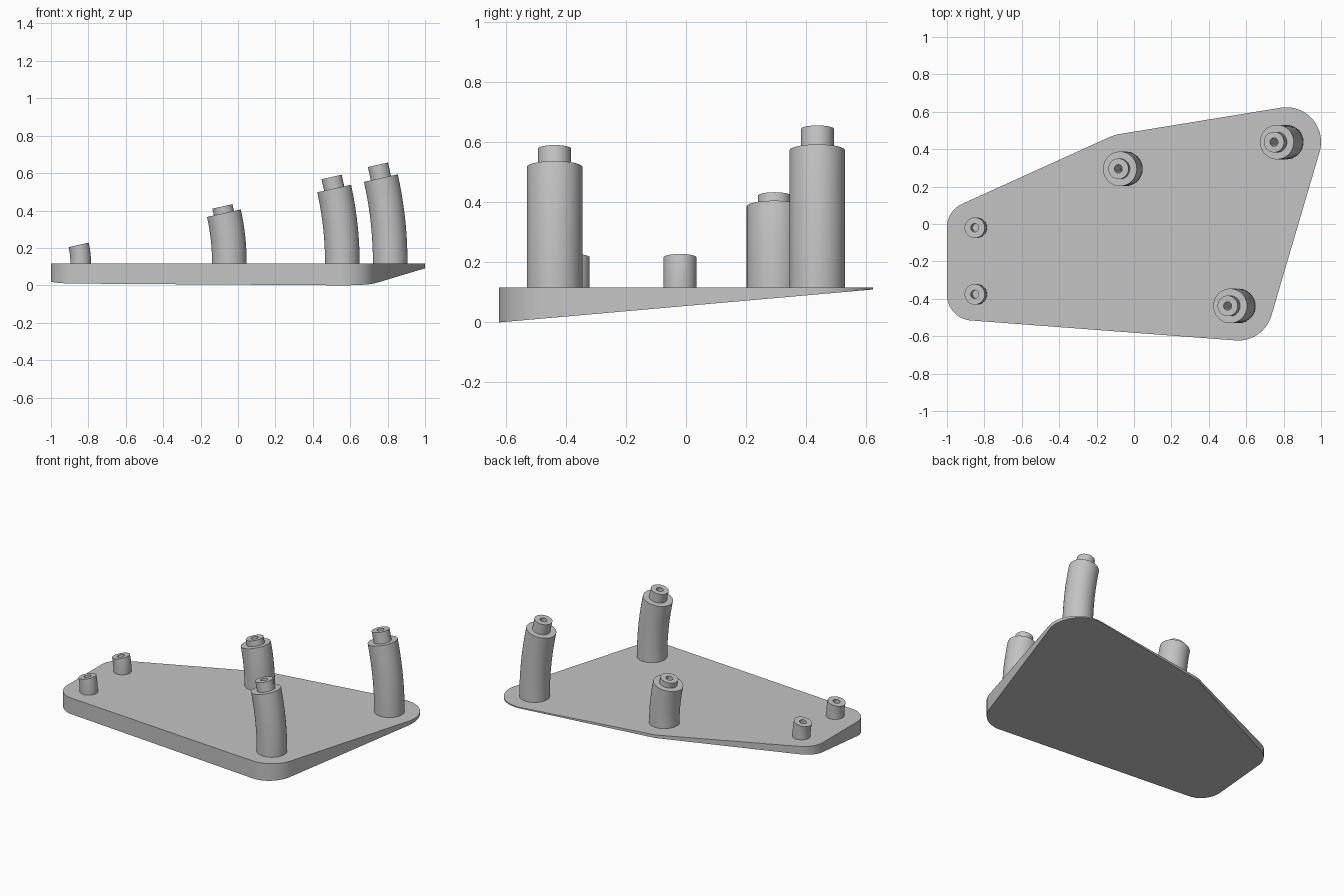
import bpy, bmesh, math
from mathutils import Vector, geometry

cube = bpy.data.objects.get("Cube")
if cube:
    bpy.data.objects.remove(cube, do_unlink=True)

grey = bpy.data.materials.new("light grey")
grey.use_nodes = True
colour = (0.55, 0.55, 0.55, 1)
grey.diffuse_color = colour
grey.node_tree.nodes["Principled BSDF"].inputs["Base Color"].default_value = colour

DECK = 0.117                 # height of the plate's flat top
LEAN = math.radians(12.5)    # tilt reached at the top of every post
SIDES = 48


def finish(name, bm):
    bmesh.ops.recalc_face_normals(bm, faces=bm.faces)
    mesh = bpy.data.meshes.new(name)
    bm.to_mesh(mesh)
    bm.free()
    mesh.materials.append(grey)
    obj = bpy.data.objects.new(name, mesh)
    bpy.context.collection.objects.link(obj)
    bpy.ops.object.select_all(action='DESELECT')
    obj.select_set(True)
    bpy.context.view_layer.objects.active = obj
    bpy.ops.object.shade_smooth_by_angle(angle=math.radians(25))


def circle(n):
    return [(math.cos(math.tau * i / n), math.sin(math.tau * i / n)) for i in range(n)]


# Wedge plate: outline is a band stretched around five discs, underside slopes up to the back
def base_plate():
    discs = [(-0.862, -0.378, 0.138), (0.557, -0.438, 0.185), (0.814, 0.438, 0.186),
             (-0.05, 0.296, 0.187), (-0.862, -0.018, 0.138)]
    points = [Vector((x + r * c, y + r * s)) for x, y, r in discs for c, s in circle(96)]
    outline = [points[i] for i in geometry.convex_hull_2d(points)]
    bm = bmesh.new()
    top = [bm.verts.new((p.x, p.y, DECK)) for p in outline]
    low = [bm.verts.new((p.x, p.y, 0.088 * (p.y + 0.623))) for p in outline]
    bm.faces.new(top)
    bm.faces.new(low[::-1])
    for i in range(len(top)):
        bm.faces.new((top[i - 1], top[i], low[i], low[i - 1]))
    finish("base_plate", bm)


# Bent post: rings swept along an arc, a straight spigot, and a bore running back down
def post(name, x, y, length, radius, spigot=0.0):
    bend = length / LEAN
    steps = 10

    def station(t, extra=0.0):
        a = LEAN * t
        offset = bend * (1 - math.cos(a)) + extra * math.sin(a)
        return Vector((x - offset, y, DECK + bend * math.sin(a) + extra * math.cos(a))), a

    arc = [i / steps for i in range(steps + 1)]
    rings = [(*station(t), radius) for t in arc]
    if spigot:
        rings += [(*station(1), 0.055), (*station(1, spigot), 0.055)]
    rings.append((*station(1, spigot), 0.022))
    rings += [(*station(t), 0.022) for t in reversed(arc[:-1] if not spigot else arc)]

    bm = bmesh.new()
    loops = []
    for centre, a, r in rings:
        across = Vector((math.cos(a), 0, math.sin(a)))
        loops.append([bm.verts.new(centre + across * r * c + Vector((0, r * s, 0)))
                      for c, s in circle(SIDES)])
    for lower, upper in zip(loops, loops[1:]):
        for i in range(SIDES):
            bm.faces.new((lower[i - 1], lower[i], upper[i], upper[i - 1]))
    bm.faces.new(loops[-1])
    finish(name, bm)


base_plate()
post("tall_post_back", 0.814, 0.438, 0.460, 0.0925, 0.073)
post("tall_post_front", 0.558, -0.438, 0.404, 0.0925, 0.063)
post("middle_post", -0.046, 0.295, 0.271, 0.0925, 0.037)
post("short_post_front", -0.841, -0.376, 0.100, 0.055)
post("short_post_back", -0.841, -0.020, 0.100, 0.055)
